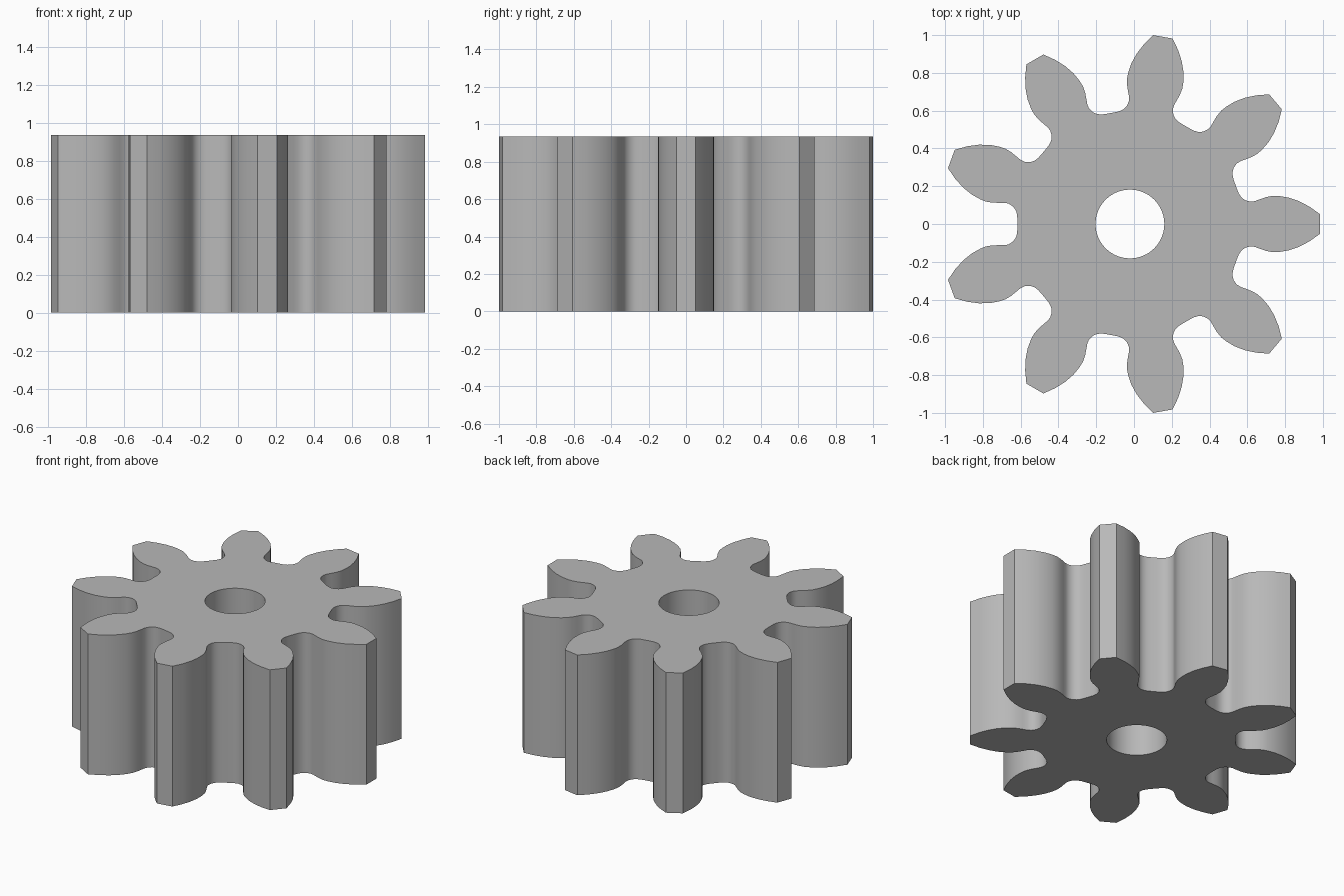
import bpy, bmesh, math
from mathutils import Vector, Matrix

TEETH = 9
HEIGHT = 0.935
BORE_RADIUS = 0.182
CENTRE = Vector((-0.0215, 0, 0))

cube = bpy.data.objects.get("Cube")
if cube:
    bpy.data.objects.remove(cube, do_unlink=True)

# Single steel grey
steel = bpy.data.materials.new("steel_grey")
steel.use_nodes = True
colour = (0.48, 0.48, 0.48, 1)
steel.diffuse_color = colour
steel.node_tree.nodes["Principled BSDF"].inputs["Base Color"].default_value = colour

# Half a tooth pointing along +x: (distance out, half width), tip to neck
flank = [(1.006, 0.052), (0.95, 0.092), (0.895, 0.121), (0.84, 0.140),
         (0.79, 0.148), (0.756, 0.149), (0.72, 0.142), (0.688, 0.131),
         (0.661, 0.121)]
# Rounded root, measured from the middle line of the gap
root = [(0.64, 0.107), (0.617, 0.091), (0.603, 0.07), (0.597, 0.045), (0.596, 0.02)]

half_pitch = Matrix.Rotation(math.pi / TEETH, 3, "Z")
half = [Vector((x, y, 0)) for x, y in flank]
half += [half_pitch @ Vector((x, -y, 0)) for x, y in root]
tooth = [Vector((v.x, -v.y, 0)) for v in reversed(half)] + half

# Whole outline, and the bore circle
outline = []
for i in range(TEETH):
    turn = Matrix.Rotation(math.tau * i / TEETH, 3, "Z")
    outline += [turn @ v for v in tooth]
bore = [Vector((BORE_RADIUS * math.cos(a), BORE_RADIUS * math.sin(a), 0))
        for a in (math.tau * i / 64 for i in range(64))]


def add_loop(bm, points):
    verts = [bm.verts.new(p + CENTRE) for p in points]
    return [bm.edges.new((verts[i - 1], verts[i])) for i in range(len(verts))]


# Fill between outline and bore, then raise to full height
bm = bmesh.new()
edges = add_loop(bm, outline) + add_loop(bm, bore)
bmesh.ops.triangle_fill(bm, use_beauty=True, edges=edges, normal=(0, 0, 1))
raised = bmesh.ops.extrude_face_region(bm, geom=bm.faces[:], use_keep_orig=True)
top = [g for g in raised["geom"] if isinstance(g, bmesh.types.BMVert)]
bmesh.ops.translate(bm, verts=top, vec=(0, 0, HEIGHT))
bmesh.ops.recalc_face_normals(bm, faces=bm.faces[:])

mesh = bpy.data.meshes.new("spur_gear")
bm.to_mesh(mesh)
bm.free()
mesh.materials.append(steel)
gear = bpy.data.objects.new("spur_gear", mesh)
bpy.context.collection.objects.link(gear)

# Smooth flanks and bore, crisp rims and tooth tips
for obj in bpy.context.selected_objects:
    obj.select_set(False)
gear.select_set(True)
bpy.context.view_layer.objects.active = gear
bpy.ops.object.shade_smooth_by_angle(angle=math.radians(32))
